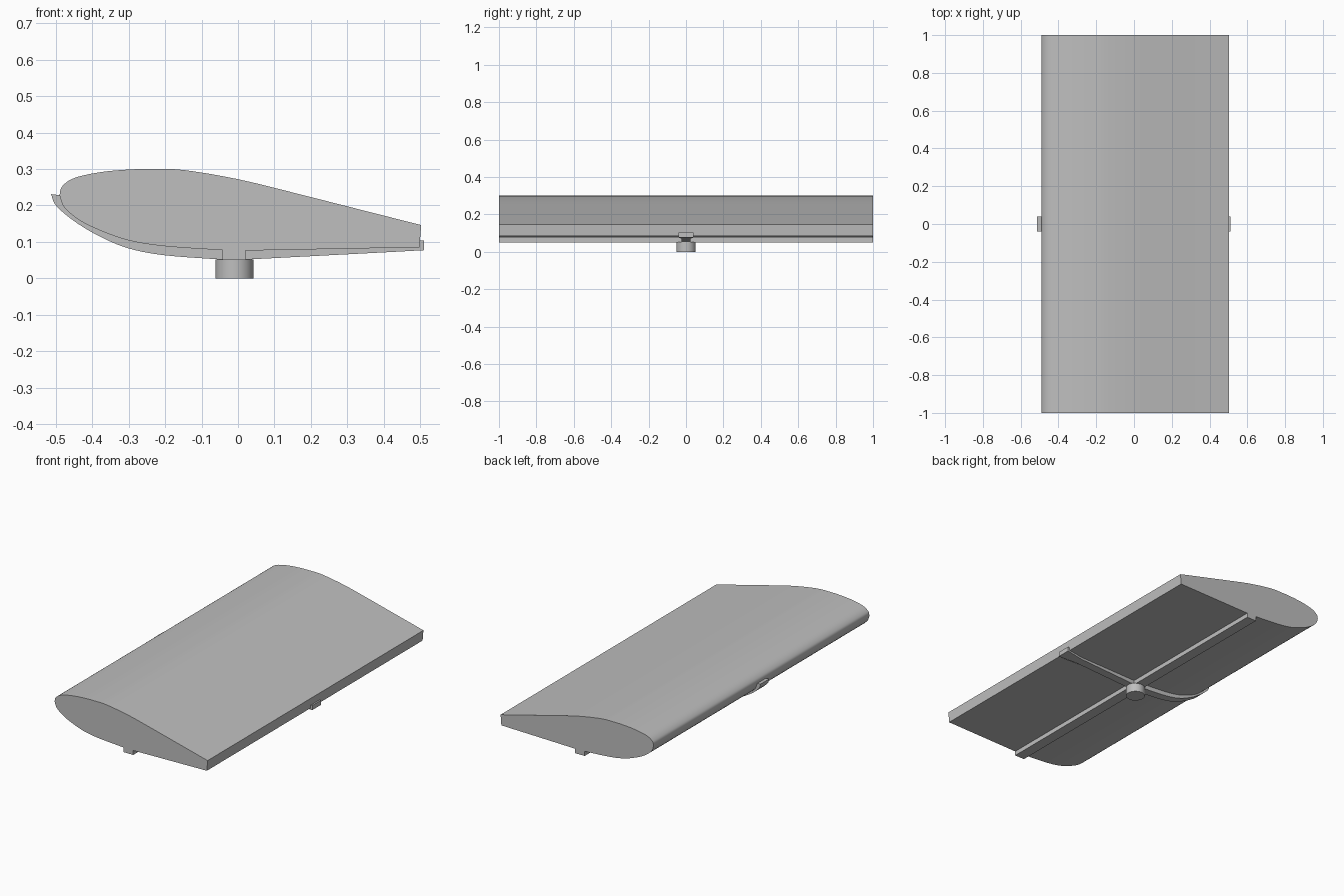
import bpy, bmesh, math
from mathutils import Vector

cube = bpy.data.objects.get("Cube")
if cube:
    bpy.data.objects.remove(cube, do_unlink=True)

grey = bpy.data.materials.new("light_grey")
grey.use_nodes = True
colour = (0.52, 0.52, 0.52, 1)
grey.diffuse_color = colour
grey.node_tree.nodes["Principled BSDF"].inputs["Base Color"].default_value = colour


def spline(points, steps=5):
    """Smooth curve through the given (x, z) points."""
    p = [Vector(q) for q in points]
    p = [2 * p[0] - p[1]] + p + [2 * p[-1] - p[-2]]
    out = []
    for a, b, c, d in zip(p, p[1:], p[2:], p[3:]):
        for i in range(steps):
            t = i / steps
            out.append((2 * b + (c - a) * t + (2 * a - 5 * b + 4 * c - d) * t ** 2
                        + (3 * b - a - 3 * c + d) * t ** 3) / 2)
    return out + [p[-2]]


def finish(name, bm):
    bmesh.ops.recalc_face_normals(bm, faces=bm.faces)
    mesh = bpy.data.meshes.new(name)
    bm.to_mesh(mesh)
    bm.free()
    obj = bpy.data.objects.new(name, mesh)
    mesh.materials.append(grey)
    bpy.context.collection.objects.link(obj)
    bpy.ops.object.select_all(action='DESELECT')
    obj.select_set(True)
    bpy.context.view_layer.objects.active = obj
    bpy.ops.object.shade_smooth_by_angle(angle=math.radians(30))
    return obj


def solid(name, profile, half_width):
    """Extrude an (x, z) outline along y; half_width is a function of x."""
    bm = bmesh.new()
    front, back = ([bm.verts.new((x, s * half_width(x), z)) for x, z in profile]
                   for s in (-1, 1))
    bm.faces.new(front)
    bm.faces.new(back)
    n = len(profile)
    for i in range(n):
        j = (i + 1) % n
        bm.faces.new((front[i], front[j], back[j], back[i]))
    return finish(name, bm)


# Wing with the spanwise rib built into its underside
nose = (-0.49, 0.228)
belly = spline([nose, (-0.477, 0.195), (-0.436, 0.16), (-0.38, 0.132),
                (-0.3, 0.104), (-0.2, 0.088), (-0.043, 0.077)])
top = spline([(0.503, 0.146), (0.29, 0.2), (0.168, 0.231), (0, 0.272),
              (-0.148, 0.297), (-0.23, 0.3), (-0.3, 0.2985), (-0.38, 0.291),
              (-0.45, 0.275), (-0.483, 0.252), nose])
rib = [Vector(p) for p in ((-0.043, 0.05), (0.02, 0.05), (0.02, 0.076), (0.498, 0.085))]
solid("wing", belly + rib + top[:-1], lambda x: 1.0)


def strap_width(x):
    """Narrow strap that flares towards its two end clips."""
    flare = max((x - 0.4) / 0.1, (-0.43 - x) / 0.05, 0)
    return 0.025 + 0.015 * min(flare, 1)


# Curved strap under the leading half, ending in a clip
under = spline([(-0.04, 0.051), (-0.2, 0.063), (-0.3, 0.082), (-0.38, 0.115),
                (-0.45, 0.157), (-0.5, 0.2), (-0.513, 0.231)])
solid("leading_strap", belly + under, strap_width)

# Straight strap under the trailing half, ending in an upturned clip
solid("trailing_strap", [(0.015, 0.051), (0.4, 0.071), (0.51, 0.077), (0.51, 0.104),
                         (0.499, 0.103), (0.498, 0.086), (0.4, 0.084), (0.015, 0.077)],
      strap_width)

# Mounting post
bm = bmesh.new()
bmesh.ops.create_cone(bm, cap_ends=True, segments=48, radius1=0.052, radius2=0.052, depth=0.052)
bmesh.ops.translate(bm, verts=bm.verts, vec=(-0.01, 0, 0.026))
finish("mounting_post", bm)
